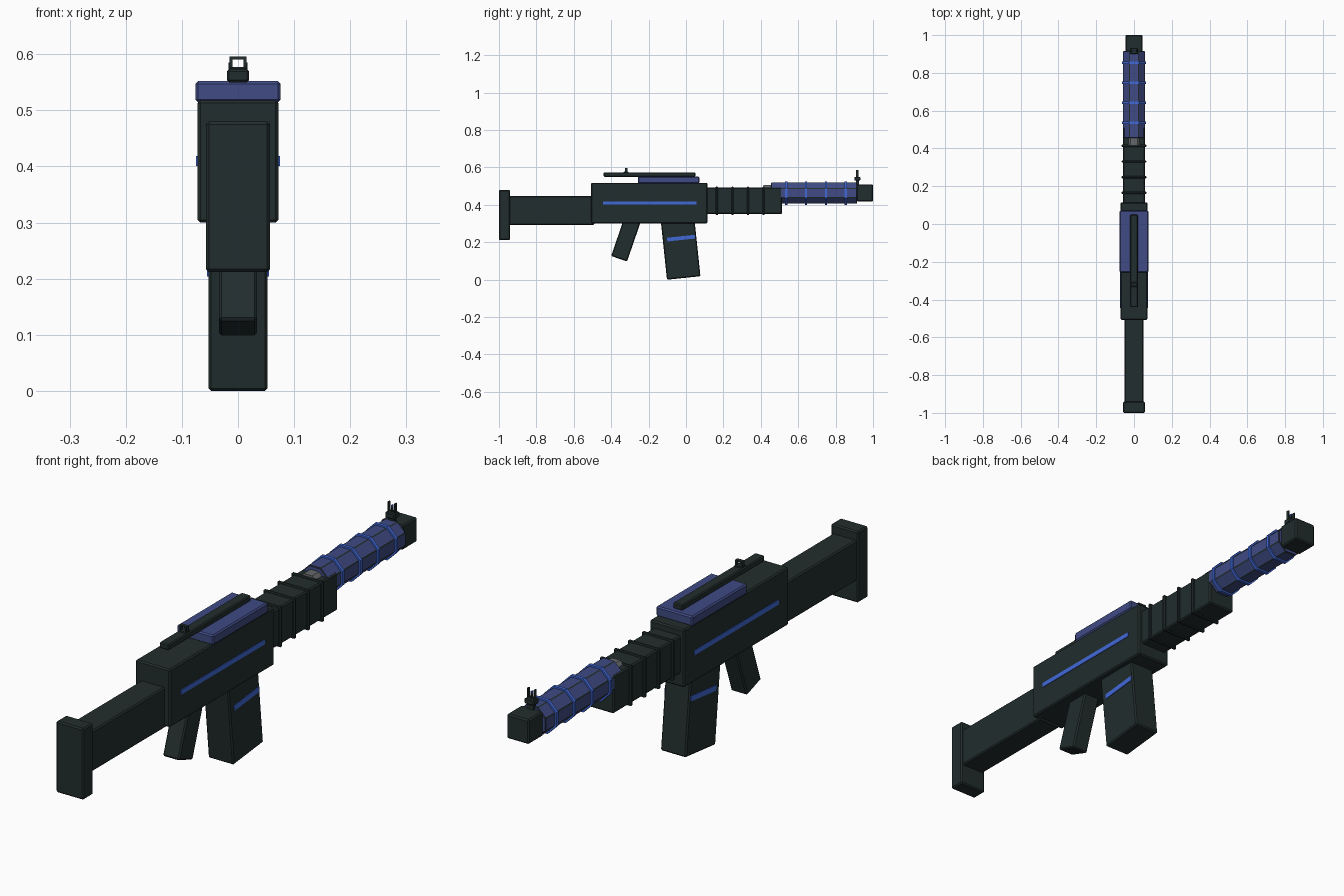
import bpy
import bmesh
from math import radians
from mathutils import Matrix, Vector

if "Cube" in bpy.data.objects:
    bpy.data.objects.remove(bpy.data.objects["Cube"], do_unlink=True)


def material(name, rgb):
    mat = bpy.data.materials.new(name)
    mat.use_nodes = True
    mat.diffuse_color = (*rgb, 1)
    mat.node_tree.nodes["Principled BSDF"].inputs["Base Color"].default_value = (*rgb, 1)
    return mat


DARK = material("dark green grey", (0.016, 0.026, 0.026))
NAVY = material("muted blue", (0.05, 0.07, 0.23))
BLUE = material("bright blue", (0.053, 0.14, 0.68))
GREY = material("mid grey", (0.13, 0.14, 0.145))


def finish(name, bm, mat, matrix):
    mesh = bpy.data.meshes.new(name)
    bm.to_mesh(mesh)
    bm.free()
    mesh.materials.append(mat)
    obj = bpy.data.objects.new(name, mesh)
    obj.matrix_world = matrix
    bpy.context.collection.objects.link(obj)
    return obj


def box(name, center, size, mat=DARK, bevel=0.0, tilt=0):
    """Chamfered box, tilted about the side-to-side axis."""
    bm = bmesh.new()
    bmesh.ops.create_cube(bm, size=1)
    bmesh.ops.scale(bm, vec=size, verts=bm.verts)
    if bevel:
        bmesh.ops.bevel(bm, geom=bm.edges[:], offset=bevel, segments=1, affect='EDGES')
    place = Matrix.Translation(Vector(center)) @ Matrix.Rotation(radians(tilt), 4, 'X')
    return finish(name, bm, mat, place)


def span(name, half_x, y, z, mat=DARK, bevel=0.005):
    """Centred box given by its side, length and height limits."""
    return box(name, (0, sum(y) / 2, sum(z) / 2),
               (2 * half_x, y[1] - y[0], z[1] - z[0]), mat, bevel)


def prism(name, y, z, apothem, mat):
    """Octagonal bar along the length, with flat top and bottom."""
    bm = bmesh.new()
    radius = apothem / 0.924
    bmesh.ops.create_cone(bm, cap_ends=True, segments=8, radius1=radius,
                          radius2=radius, depth=y[1] - y[0])
    bmesh.ops.rotate(bm, verts=bm.verts, matrix=Matrix.Rotation(radians(22.5), 3, 'Z'))
    place = Matrix.Translation((0, sum(y) / 2, z)) @ Matrix.Rotation(radians(90), 4, 'X')
    return finish(name, bm, mat, place)


# Stock and receiver
span("butt_plate", 0.057, (-1.0, -0.94), (0.212, 0.48))
span("stock", 0.05, (-0.95, -0.49), (0.293, 0.446))
span("receiver", 0.072, (-0.507, 0.114), (0.3, 0.518))
span("top_cover", 0.076, (-0.257, 0.071), (0.514, 0.552), NAVY)

# Pistol grip and magazine
box("grip", (0, -0.317, 0.23), (0.068, 0.09, 0.25), bevel=0.005, tilt=-19)
box("magazine", (0, -0.029, 0.168), (0.106, 0.18, 0.32), bevel=0.005, tilt=6)

# Painted stripes on both sides
for side, x in (("left", 1), ("right", -1)):
    box(side + "_receiver_stripe", (x * 0.072, -0.195, 0.41), (0.005, 0.5, 0.018), BLUE)
    box(side + "_magazine_stripe", (x * 0.053, -0.026, 0.222), (0.005, 0.15, 0.02), BLUE, tilt=6)

# Ribbed handguard
span("handguard", 0.057, (0.1, 0.512), (0.35, 0.492))
for i in range(4):
    y = 0.165 + i * 0.083
    span(f"handguard_rib_{i + 1}", 0.065, (y - 0.006, y + 0.006), (0.345, 0.497), bevel=0.003)

# Barrel: grey core, blue octagonal shroud with dark seams, bright rings
BARREL_Z = 0.463
prism("barrel_core", (0.415, 0.93), BARREL_Z, 0.042, GREY)
shroud = prism("barrel_shroud", (0.455, 0.915), BARREL_Z, 0.057, NAVY)
shroud.data.materials.append(DARK)
seams = shroud.modifiers.new("seams", 'BEVEL')
seams.width = 0.003
seams.segments = 1
seams.material = 1
for i in range(4):
    y = 0.536 + i * 0.106
    prism(f"barrel_ring_{i + 1}", (y - 0.006, y + 0.006), BARREL_Z, 0.063, BLUE)
span("muzzle", 0.046, (0.912, 1.0), (0.418, 0.51))

# Top rail and rear sight
span("top_rail", 0.02, (-0.44, 0.05), (0.55, 0.573), bevel=0.004)
span("rail_foot", 0.012, (-0.43, -0.25), (0.551, 0.556), bevel=0)
span("rear_sight_base", 0.016, (-0.333, -0.308), (0.568, 0.577), bevel=0.002)
for side, x in (("left", 1), ("right", -1)):
    box(side + "_rear_sight_post", (x * 0.0125, -0.32, 0.583), (0.005, 0.014, 0.024))
span("rear_sight_bar", 0.015, (-0.327, -0.313), (0.591, 0.596), bevel=0)

# Front sight with three prongs
span("front_sight_neck", 0.012, (0.908, 0.924), (0.5, 0.532), bevel=0)
span("front_sight_base", 0.02, (0.9, 0.932), (0.53, 0.55), bevel=0.003)
for side, x in (("left", 1), ("right", -1)):
    box(side + "_front_sight_prong", (x * 0.014, 0.916, 0.565), (0.005, 0.012, 0.04))
span("front_sight_post", 0.0025, (0.911, 0.921), (0.545, 0.568), bevel=0)
span("front_sight_tip", 0.0025, (0.911, 0.921), (0.568, 0.576), BLUE, bevel=0)
